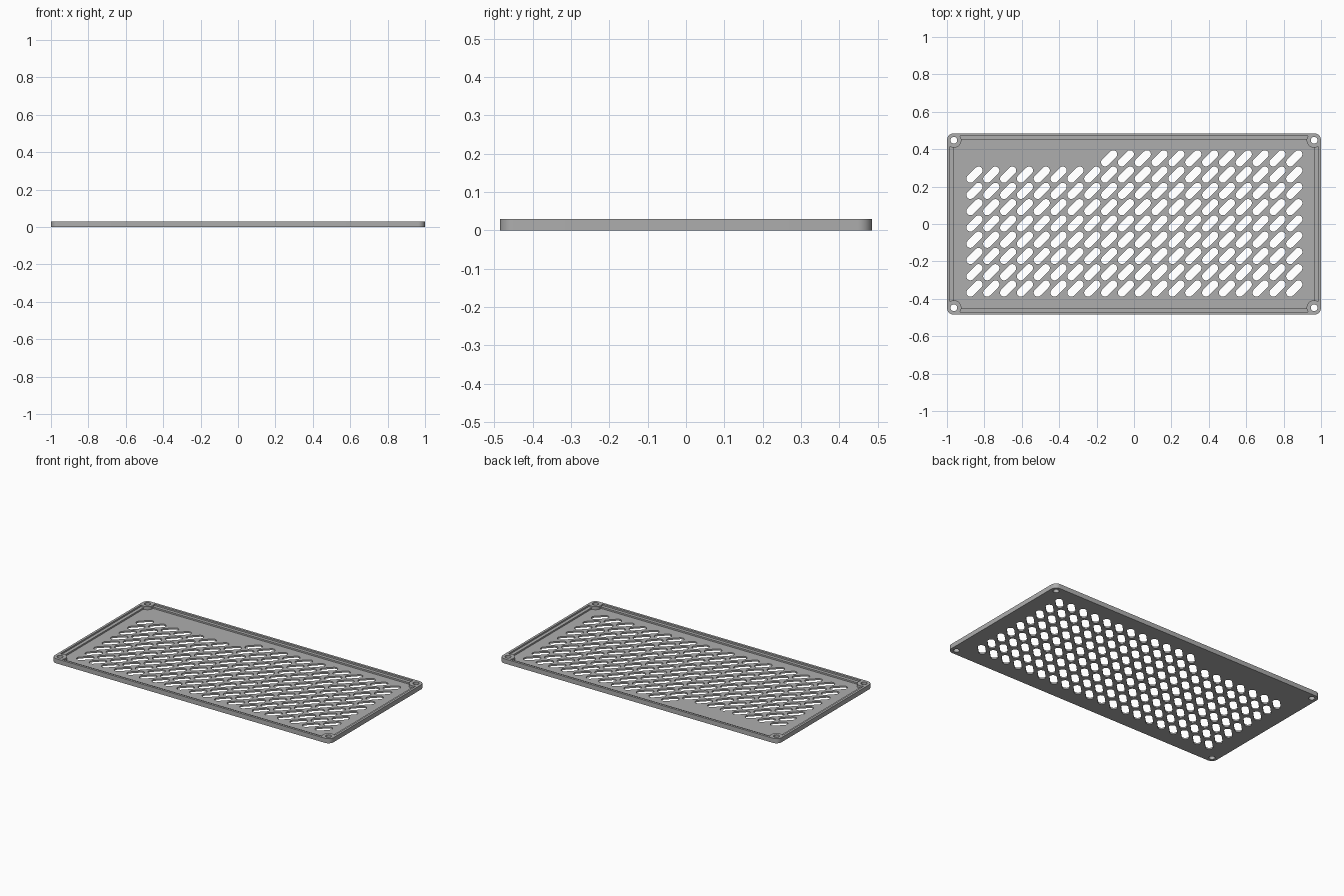
import bpy, bmesh
from math import acos, asin, cos, sin, pi, radians

cube = bpy.data.objects.get("Cube")
if cube:
    bpy.data.objects.remove(cube)

HALF_X, HALF_Y, HEIGHT = 1.0, 0.485, 0.03
HOLE_X, HOLE_Y = 0.963, 0.448      # screw hole centres, shared with the corner rounding
FLOOR, LEDGE = 0.01, 0.02

grey = bpy.data.materials.new("satin grey")
grey.use_nodes = True
grey.diffuse_color = (0.42, 0.42, 0.42, 1)
grey.node_tree.nodes["Principled BSDF"].inputs["Base Color"].default_value = grey.diffuse_color


def prisms(name, outlines, z0, z1):
    """One object made of an upright prism for each outline."""
    bm = bmesh.new()
    for outline in outlines:
        face = bm.faces.new([bm.verts.new((x, y, z0)) for x, y in outline])
        top = bmesh.ops.extrude_face_region(bm, geom=[face])["geom"]
        verts = [v for v in top if isinstance(v, bmesh.types.BMVert)]
        bmesh.ops.translate(bm, verts=verts, vec=(0, 0, z1 - z0))
    bmesh.ops.recalc_face_normals(bm, faces=bm.faces)
    mesh = bpy.data.meshes.new(name)
    bm.to_mesh(mesh)
    bm.free()
    obj = bpy.data.objects.new(name, mesh)
    mesh.materials.append(grey)
    bpy.context.collection.objects.link(obj)
    return obj


def arc(cx, cy, r, start, end, steps):
    turn = (end - start) / steps
    return [(cx + r * cos(start + turn * i), cy + r * sin(start + turn * i))
            for i in range(steps + 1)]


def four_corners(corner):
    """Mirror the points of the +x +y corner into a closed outline."""
    left = [(-x, y) for x, y in reversed(corner)]
    opposite = [(-x, -y) for x, y in corner]
    right = [(x, -y) for x, y in reversed(corner)]
    return corner + left + opposite + right


def pocket(half_x, half_y, boss_radius):
    """Rectangle with a round boss left standing in each corner."""
    start = -acos((half_x - HOLE_X) / boss_radius)
    end = -pi - asin((half_y - HOLE_Y) / boss_radius)
    return four_corners(arc(HOLE_X, HOLE_Y, boss_radius, start, end, 16))


def slot(cx, cy, half_length=0.031, r=0.0215):
    """Round-ended slot leaning 45 degrees."""
    lean = radians(45)
    dx, dy = half_length * cos(lean), half_length * sin(lean)
    return (arc(cx + dx, cy + dy, r, lean - pi / 2, lean + pi / 2, 10)
            + arc(cx - dx, cy - dy, r, lean + pi / 2, lean + 3 * pi / 2, 10))


# Solid plate with rounded corners
corner = arc(HOLE_X, HOLE_Y, HALF_X - HOLE_X, 0, pi / 2, 10)
plate = prisms("vent_cover", [four_corners(corner)], 0, HEIGHT)

# Stepped recess inside the rim
ledge = prisms("ledge_cutter", [pocket(0.985, 0.47, 0.04)], LEDGE, 0.05)
recess = prisms("recess_cutter", [pocket(0.964, 0.449, 0.0402)], FLOOR, 0.06)

# Slots: the back row only covers the right-hand part
slots = [slot(-0.853 + 0.09 * col, -0.345 + 0.087 * row)
         for row in range(9) for col in range(20) if row < 8 or col >= 8]
vents = prisms("slot_cutter", slots, -0.05, 0.07)

# Corner screw holes
holes = [arc(sx * HOLE_X, sy * HOLE_Y, 0.018, 0, 2 * pi, 24)[:-1]
         for sx in (-1, 1) for sy in (-1, 1)]
screws = prisms("screw_hole_cutter", holes, -0.05, 0.07)

# Cut everything out, then drop the cutters
cutters = [ledge, recess, vents, screws]
for cutter in cutters:
    cutter.hide_render = True
    mod = plate.modifiers.new(cutter.name, "BOOLEAN")
    mod.operation = "DIFFERENCE"
    mod.solver = "EXACT"
    mod.object = cutter

bpy.ops.object.select_all(action="DESELECT")
bpy.context.view_layer.objects.active = plate
plate.select_set(True)
bpy.ops.object.convert(target="MESH")
for cutter in cutters:
    bpy.data.objects.remove(cutter)
bpy.ops.object.shade_smooth_by_angle(angle=radians(30))
